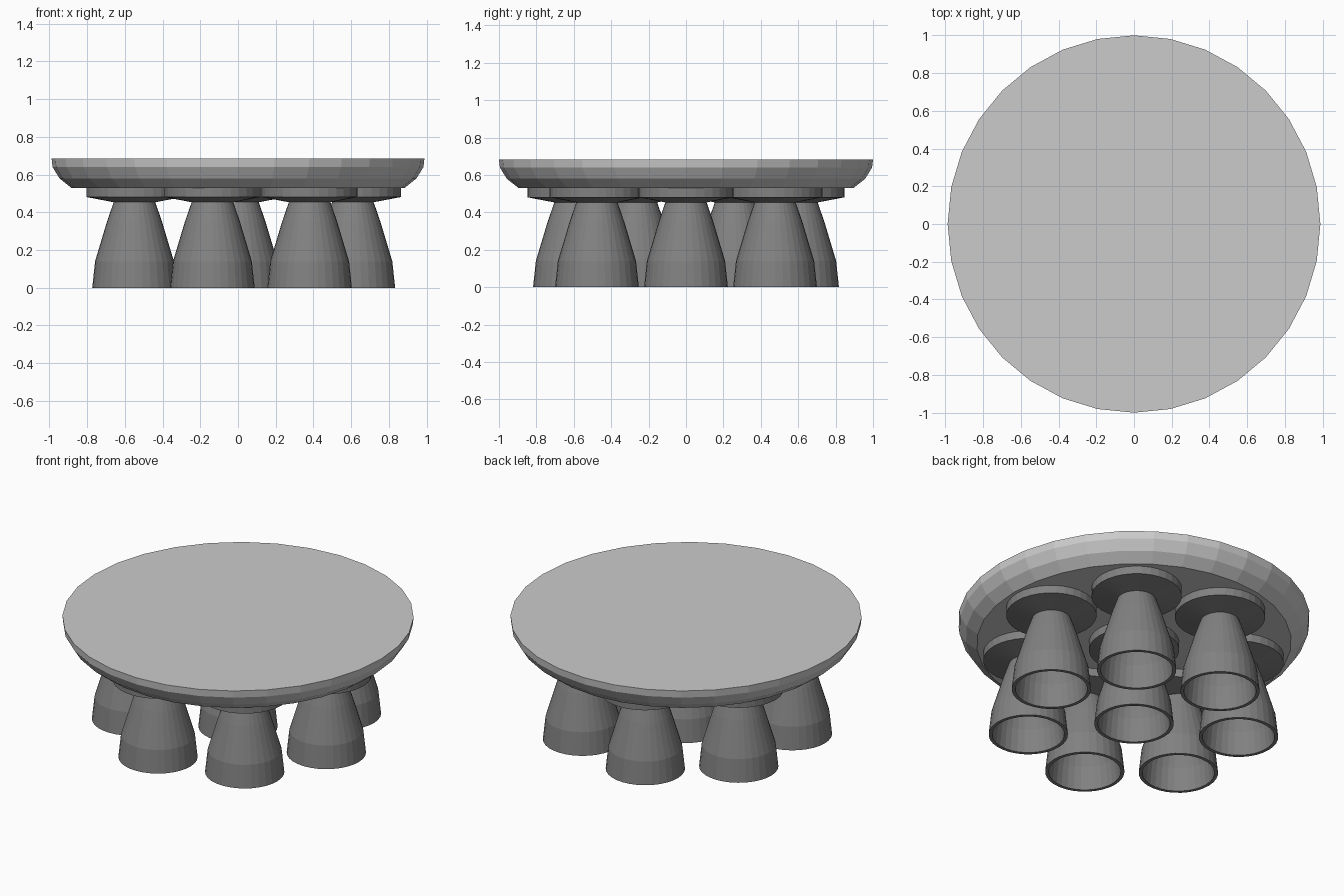
import bpy, bmesh
from math import cos, sin, tau

if "Cube" in bpy.data.objects:
    bpy.data.objects.remove(bpy.data.objects["Cube"])

SIDES = 32
NOZZLES = 7
RING_R = 0.609

dark = bpy.data.materials.new("dark_grey")
dark.diffuse_color = (0.22, 0.22, 0.22, 1)
dark.use_nodes = True
dark.node_tree.nodes["Principled BSDF"].inputs["Base Color"].default_value = dark.diffuse_color


def lathe(name, profile, loc=(0, 0), x_scale=1.0, mat=None):
    """Spin an (r, z) profile around z; r = 0 at an end closes it to a flat cap."""
    bm = bmesh.new()
    rings = []
    for r, z in profile:
        rings.append([bm.verts.new((r * cos(tau * i / SIDES) * x_scale,
                                    r * sin(tau * i / SIDES), z))
                      for i in range(SIDES)])
    for a, b in zip(rings, rings[1:]):
        for i in range(SIDES):
            j = (i + 1) % SIDES
            bm.faces.new((a[i], a[j], b[j], b[i]))
    bm.faces.new(rings[0])
    bm.faces.new(rings[-1])
    bmesh.ops.recalc_face_normals(bm, faces=bm.faces)
    me = bpy.data.meshes.new(name)
    bm.to_mesh(me)
    bm.free()
    ob = bpy.data.objects.new(name, me)
    ob.location = (loc[0], loc[1], 0)
    bpy.context.collection.objects.link(ob)
    if mat:
        me.materials.append(mat)
    return ob


# Rounded base plate
lathe("base_plate", [(0.895, 0.53), (0.958, 0.58), (0.995, 0.64), (1.0, 0.684)],
      x_scale=0.988)

# Hollow bell: inner wall down to the lip, then up the outside
bell = [(0.085, 0.44), (0.125, 0.35), (0.188, 0.14), (0.204, 0.0),
        (0.224, 0.0), (0.209, 0.14), (0.146, 0.35), (0.108, 0.46)]
# Mounting disc with a shallow conical underside
mount = [(0.108, 0.453), (0.255, 0.481), (0.255, 0.532)]

# One centre nozzle and a ring of seven
spots = [(0, 0)] + [(RING_R * cos(tau * i / NOZZLES), RING_R * sin(tau * i / NOZZLES))
                    for i in range(NOZZLES)]
for n, p in enumerate(spots):
    lathe(f"nozzle_bell_{n}", bell, p, mat=dark)
    lathe(f"nozzle_mount_{n}", mount, p, mat=dark)
